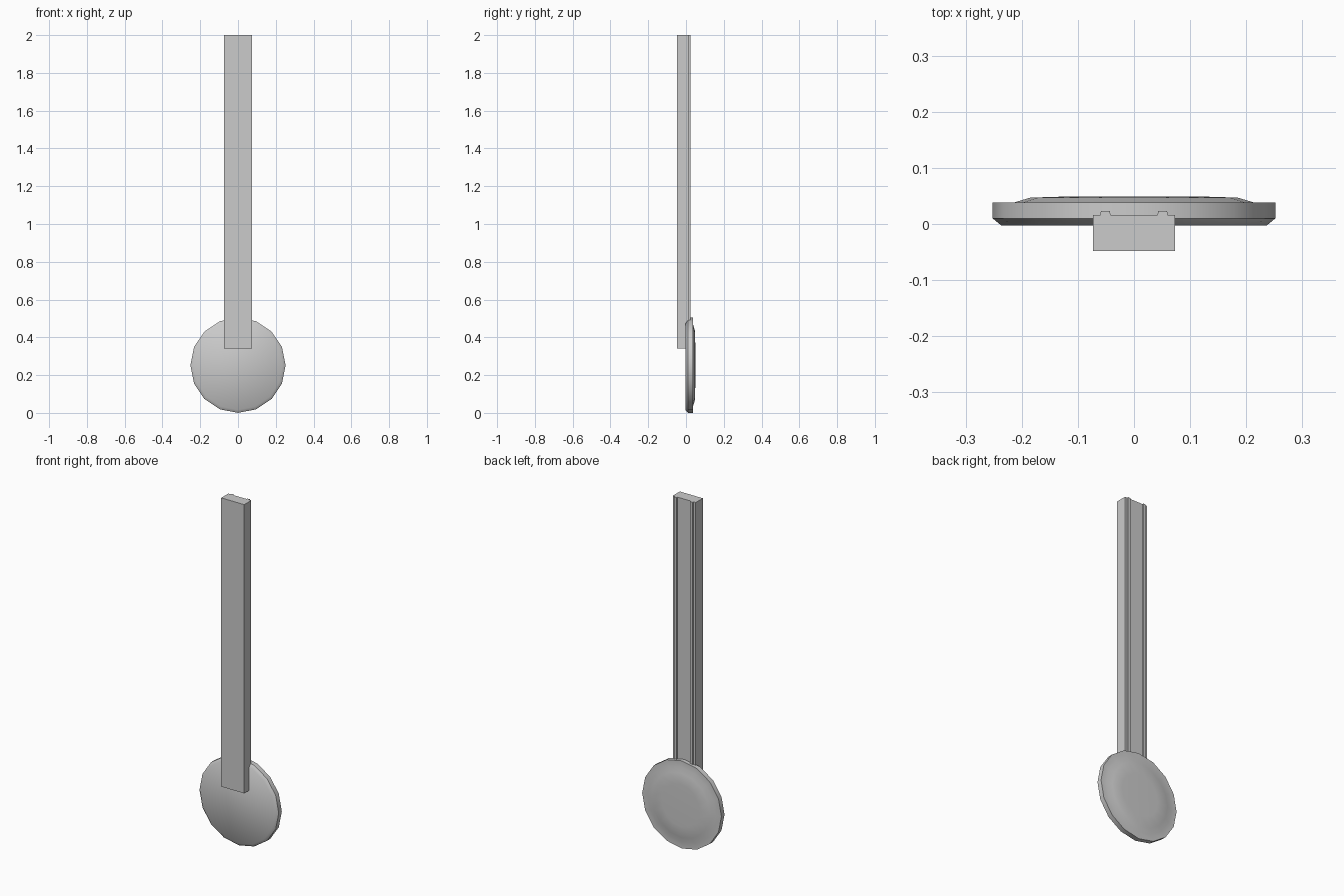
import bpy, bmesh, math

if "Cube" in bpy.data.objects:
    bpy.data.objects.remove(bpy.data.objects["Cube"])


def finish(name, bm, angle):
    bmesh.ops.recalc_face_normals(bm, faces=bm.faces[:])
    mesh = bpy.data.meshes.new(name)
    bm.to_mesh(mesh)
    bm.free()
    obj = bpy.data.objects.new(name, mesh)
    bpy.context.collection.objects.link(obj)
    bpy.ops.object.select_all(action='DESELECT')
    obj.select_set(True)
    bpy.context.view_layer.objects.active = obj
    bpy.ops.object.shade_smooth_by_angle(angle=math.radians(angle))
    return obj


def lathe_y(name, profile, sides, cz, angle):
    """Closed low-poly turned shape around the y axis; profile is (radius, y)."""
    bm = bmesh.new()
    rings = []
    for r, y in profile:
        rings.append([bm.verts.new((r * math.cos(2 * math.pi * i / sides), y,
                                    cz + r * math.sin(2 * math.pi * i / sides)))
                      for i in range(sides)])
    for a, b in zip(rings, rings[1:]):
        for i in range(sides):
            j = (i + 1) % sides
            bm.faces.new((a[i], a[j], b[j], b[i]))
    bm.faces.new(rings[0])
    bm.faces.new(rings[-1])
    return finish(name, bm, angle)


def extrude_z(name, outline, z0, z1, angle):
    """Extrude an (x, y) outline upwards."""
    bm = bmesh.new()
    face = bm.faces.new([bm.verts.new((x, y, z0)) for x, y in outline])
    top = bmesh.ops.extrude_face_region(bm, geom=[face])['geom']
    bmesh.ops.translate(bm, vec=(0, 0, z1 - z0),
                        verts=[v for v in top if isinstance(v, bmesh.types.BMVert)])
    return finish(name, bm, angle)


# Round paddle disc: chamfered front, flat back rim, slightly raised back pad
R = 0.252
lathe_y("paddle_disc",
        [(0.236, -0.003), (R, 0.010), (R, 0.038), (0.215, 0.038),
         (0.185, 0.047), (0.12, 0.049)],
        16, R, 50)

# Long bar with two narrow ridges running down its back
half = [(0.073, -0.048), (0.073, 0.016), (0.060, 0.016),
        (0.059, 0.023), (0.043, 0.023), (0.042, 0.016)]
outline = half + [(-x, y) for x, y in reversed(half)]
extrude_z("handle_bar", outline, 0.34, 2.0, 30)
